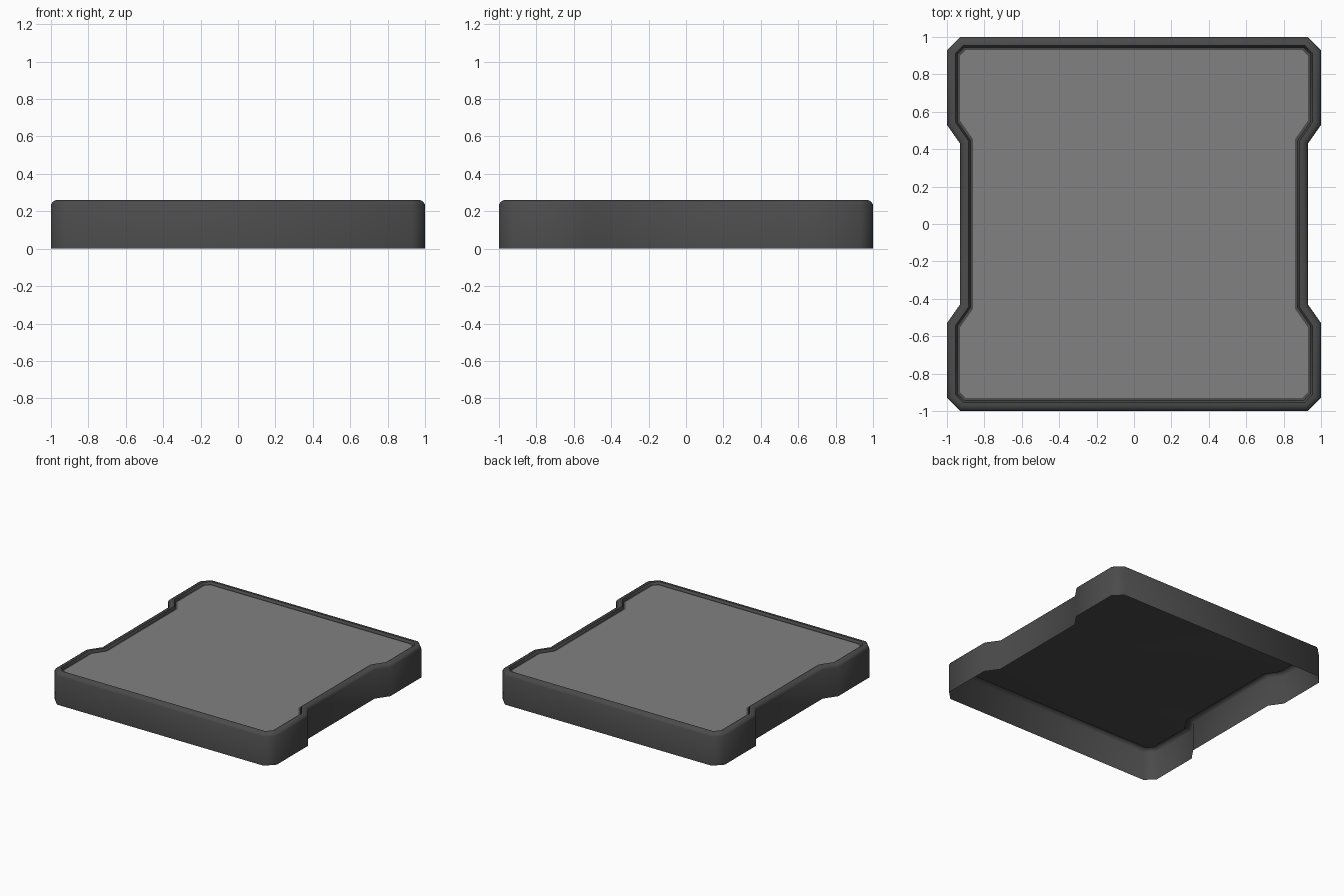
import bpy, bmesh
from mathutils import Vector

if "Cube" in bpy.data.objects:
    bpy.data.objects.remove(bpy.data.objects["Cube"])

# Plan outline: one quadrant mirrored into a counter-clockwise loop
QUAD = [(0.93, 0.43), (1.0, 0.53), (1.0, 0.93), (0.93, 1.0)]
right_top = QUAD
left_top = [(-x, y) for x, y in reversed(QUAD)]
OUTLINE = right_top + left_top + [(-x, -y) for x, y in right_top + left_top]


def inset(points, d):
    """Mitred inward offset of a counter-clockwise outline."""
    pts = [Vector(p) for p in points]
    result = []
    for i, p in enumerate(pts):
        e1 = (p - pts[i - 1]).normalized()
        e2 = (pts[(i + 1) % len(pts)] - p).normalized()
        n1, n2 = Vector((-e1.y, e1.x)), Vector((-e2.y, e2.x))
        result.append(p + (n1 + n2) * d / (1 + n1.dot(n2)))
    return result


def shell(name, profile, color=None):
    """Stack inset outlines along an (inset, z) profile and cap the last one."""
    bm = bmesh.new()
    rings = [[bm.verts.new((p.x, p.y, z)) for p in inset(OUTLINE, d)]
             for d, z in profile]
    n = len(OUTLINE)
    for a, b in zip(rings, rings[1:]):
        for i in range(n):
            j = (i + 1) % n
            bm.faces.new((a[i], a[j], b[j], b[i]))
    bm.faces.new(rings[-1])
    mesh = bpy.data.meshes.new(name)
    bm.to_mesh(mesh)
    bm.free()
    obj = bpy.data.objects.new(name, mesh)
    bpy.context.collection.objects.link(obj)
    if color:
        mat = bpy.data.materials.new(name + "_colour")
        mat.diffuse_color = color
        mat.use_nodes = True
        mat.node_tree.nodes["Principled BSDF"].inputs["Base Color"].default_value = mat.diffuse_color
        mesh.materials.append(mat)
    return obj


# Open-bottomed tile body with a rounded raised rim and a recessed top
body = shell("tile_body",
             [(0, 0), (0, 0.235), (0.008, 0.25), (0.025, 0.26),
              (0.045, 0.26), (0.055, 0.24), (0.07, 0.238)],
             (0.07, 0.07, 0.07, 1))
bpy.context.view_layer.objects.active = body
body.select_set(True)
bpy.ops.object.shade_smooth_by_angle(angle=0.8)

# Lighter surface panel lying in the recess
shell("top_panel", [(0.07, 0.242)], (0.22, 0.22, 0.22, 1))
